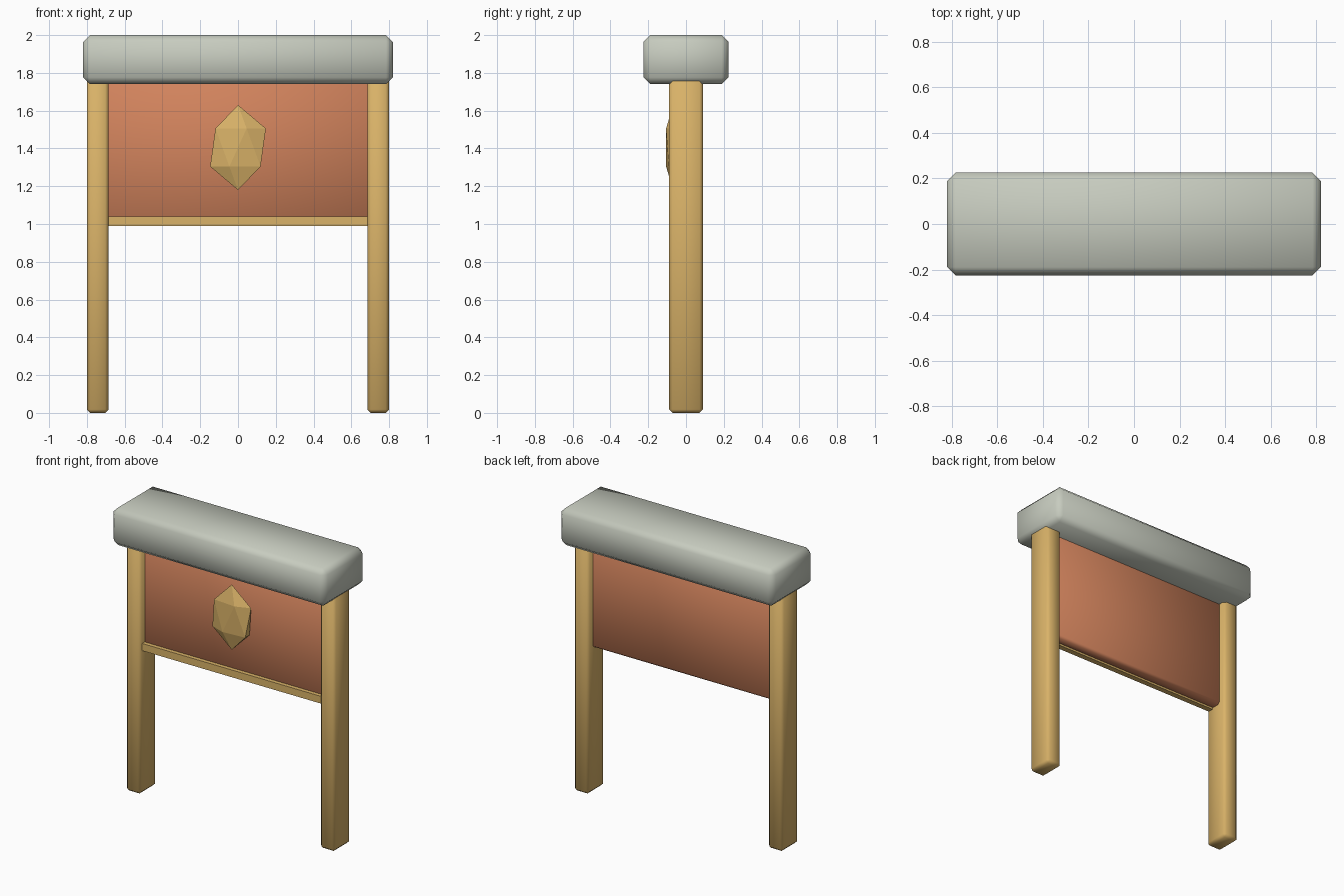
import bpy, bmesh
from mathutils import Matrix

if "Cube" in bpy.data.objects:
    bpy.data.objects.remove(bpy.data.objects["Cube"])


def material(name, rgb):
    m = bpy.data.materials.new(name)
    m.diffuse_color = (*rgb, 1)
    m.use_nodes = True
    m.node_tree.nodes["Principled BSDF"].inputs["Base Color"].default_value = m.diffuse_color
    return m


STONE = material("stone", (0.57, 0.60, 0.52))
WOOD = material("wood", (0.70, 0.45, 0.14))
CLOTH = material("cloth", (0.65, 0.23, 0.11))


def finish(bm, name, mat, smooth):
    mesh = bpy.data.meshes.new(name)
    for f in bm.faces:
        f.smooth = smooth
    bm.to_mesh(mesh)
    bm.free()
    mesh.materials.append(mat)
    obj = bpy.data.objects.new(name, mesh)
    bpy.context.collection.objects.link(obj)
    return obj


def box(name, lo, hi, mat, chamfer=0.0):
    """Box between two corners, with soft-shaded chamfered edges."""
    size = [b - a for a, b in zip(lo, hi)]
    mid = [(a + b) / 2 for a, b in zip(lo, hi)]
    bm = bmesh.new()
    bmesh.ops.create_cube(bm, size=1, matrix=Matrix.Translation(mid) @ Matrix.Diagonal((*size, 1)))
    if chamfer:
        bmesh.ops.bevel(bm, geom=bm.edges[:], offset=chamfer, segments=1,
                        profile=0.5, affect='EDGES')
    return finish(bm, name, mat, chamfer > 0)


# Heavy top beam
box("top_beam", (-0.82, -0.225, 1.74), (0.82, 0.225, 2.0), STONE, 0.036)

# Two posts
box("right_post", (0.685, -0.09, 0), (0.80, 0.09, 1.80), WOOD, 0.018)
box("left_post", (-0.80, -0.09, 0), (-0.685, 0.09, 1.80), WOOD, 0.018)

# Hanging panel and the trim strip along its lower front edge
box("panel", (-0.70, -0.04, 1.0), (0.70, 0.04, 1.80), CLOTH, 0.015)
box("trim_strip", (-0.69, -0.068, 0.99), (0.69, -0.03, 1.04), WOOD)

# Faceted gem on the front of the panel
bm = bmesh.new()
bmesh.ops.create_icosphere(bm, subdivisions=1, radius=1,
                           matrix=Matrix.Translation((0, -0.068, 1.405))
                           @ Matrix.Diagonal((0.165, 0.044, 0.225, 1)))
finish(bm, "gem", WOOD, False)
